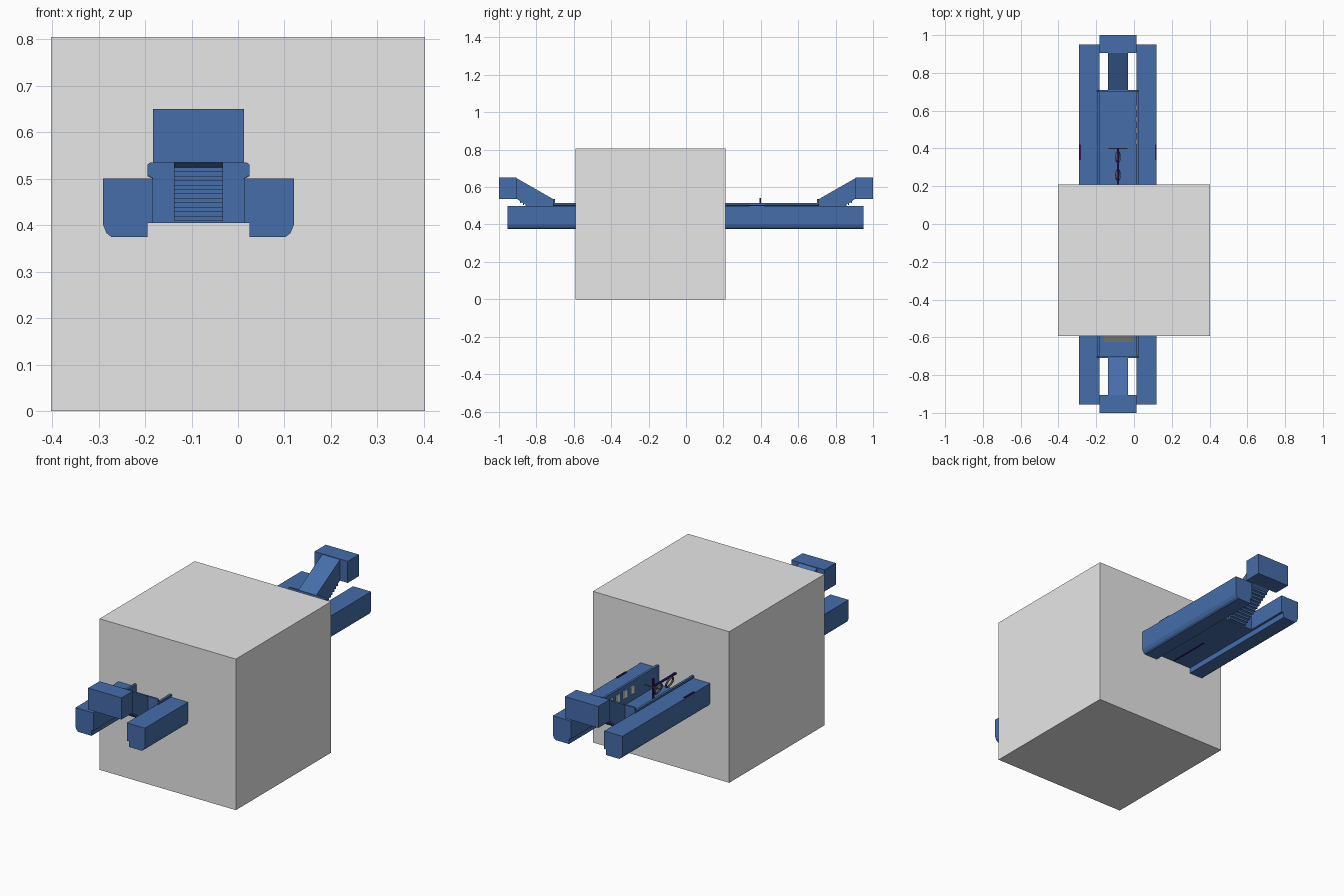
import bpy, bmesh
from math import radians

cube = bpy.data.objects.get("Cube")
if cube:
    bpy.data.objects.remove(cube)

CX = -0.085   # centre line of the long hull


def material(name, rgb):
    m = bpy.data.materials.new(name)
    m.use_nodes = True
    m.diffuse_color = (*rgb, 1)
    m.node_tree.nodes["Principled BSDF"].inputs["Base Color"].default_value = (*rgb, 1)
    return m


GREY = material("light grey", (0.8, 0.8, 0.8))
BLUE = material("steel blue", (0.061, 0.153, 0.40))
PURPLE = material("dark purple", (0.03, 0.008, 0.13))
DARK = material("dark grey", (0.16, 0.16, 0.16))


def prism(name, outline, axis, lo, hi, mat):
    """Extrude an outline (x,z for axis y; y,z for axis x) from lo to hi."""
    bm = bmesh.new()
    place = (lambda a, b, t: (a, t, b)) if axis == "y" else (lambda a, b, t: (t, a, b))
    rings = [[bm.verts.new(place(a, b, t)) for a, b in outline] for t in (lo, hi)]
    n = len(outline)
    bm.faces.new(rings[0])
    bm.faces.new(rings[1])
    for i in range(n):
        j = (i + 1) % n
        bm.faces.new((rings[0][i], rings[0][j], rings[1][j], rings[1][i]))
    bmesh.ops.recalc_face_normals(bm, faces=bm.faces)
    mesh = bpy.data.meshes.new(name)
    bm.to_mesh(mesh)
    bm.free()
    mesh.materials.append(mat)
    ob = bpy.data.objects.new(name, mesh)
    bpy.context.collection.objects.link(ob)
    return ob


def box(name, x, y, z, mat):
    return prism(name, [(x[0], z[0]), (x[1], z[0]), (x[1], z[1]), (x[0], z[1])],
                 "y", y[0], y[1], mat)


# Large block around the middle of the hull
box("block", (-0.402, 0.402), (-0.592, 0.21), (0, 0.805), GREY)

# Half sections, measured outward from the centre line
BEAM = [(0.098, 0.405), (0.11, 0.405), (0.11, 0.375), (0.188, 0.375),
        (0.198, 0.383), (0.205, 0.40), (0.205, 0.50), (0.098, 0.50)]
RIM = [(0.098, 0.50), (0.11, 0.505), (0.11, 0.516), (0.098, 0.516)]

for side, label in ((-1, "right"), (1, "left")):
    def half(points):
        return [(CX + side * a, b) for a, b in points]
    prism(label + "_beam", half(BEAM), "y", -0.955, 0.95, BLUE)
    prism(label + "_rim", half(RIM), "y", -0.705, 0.705, BLUE)
    x = sorted((CX + side * 0.205, CX + side * 0.195))
    box(label + "_edge_strip", x, (0.34, 0.42), (0.499, 0.504), PURPLE)

# Floor of the open trough
box("floor", (CX - 0.11, CX + 0.11), (-0.705, 0.705), (0.405, 0.413), BLUE)
box("floor_slot", (CX - 0.004, CX + 0.004), (0.22, 0.45), (0.402, 0.405), PURPLE)
plate = box("floor_plate", (-0.16, 0.0), (-0.625, -0.56), (0.408, 0.418), DARK)

# Both ends: flared bulkhead, sloping arm and raised end block
BULKHEAD = [(0.098, 0.405), (0.098, 0.50), (0.11, 0.508), (0.11, 0.53), (0.104, 0.535)]
bulkhead = ([(CX + a, b) for a, b in BULKHEAD] +
            [(CX - a, b) for a, b in reversed(BULKHEAD)])
for s, label in ((-1, "front"), (1, "back")):
    prism(label + "_bulkhead", bulkhead, "y", s * 0.70, s * 0.71, BLUE)
    prism(label + "_arm", [(s * 0.70, 0.405), (s * 0.91, 0.54), (s * 0.91, 0.65),
                           (s * 0.70, 0.53)], "x", CX - 0.053, CX + 0.053, BLUE)
    box(label + "_end_block", (CX - 0.098, CX + 0.098),
        sorted((s * 0.905, s * 1.0)), (0.535, 0.65), BLUE)
    # Thin slats across the underside of the arm
    for i in range(12):
        y, z = 0.715 + i * 0.015, 0.413 + i * 0.0096
        box(label + "_arm_slat", (CX - 0.053, CX + 0.053),
            sorted((s * y, s * (y + 0.007))), (z - 0.004, z + 0.006), BLUE)

# Small fittings inside the open back part of the trough
box("centre_rail", (CX - 0.005, CX + 0.005), (0.21, 0.40), (0.495, 0.503), PURPLE)
box("centre_post", (CX - 0.005, CX + 0.005), (0.392, 0.402), (0.413, 0.542), PURPLE)
box("cross_bar", (CX - 0.05, CX + 0.05), (0.397, 0.402), (0.495, 0.50), DARK)
for y in (0.26, 0.355):
    bpy.ops.mesh.primitive_torus_add(
        major_radius=0.028, minor_radius=0.005, major_segments=16, minor_segments=6,
        location=(CX, y, 0.47), rotation=(0, radians(70), 0))
    ring = bpy.context.object
    ring.name = "ring"
    ring.data.materials.append(DARK)
for i in range(4):
    y = 0.42 + i * 0.06
    box("wall_panel", (CX + 0.092, CX + 0.098), (y, y + 0.03), (0.45, 0.49), GREY)
